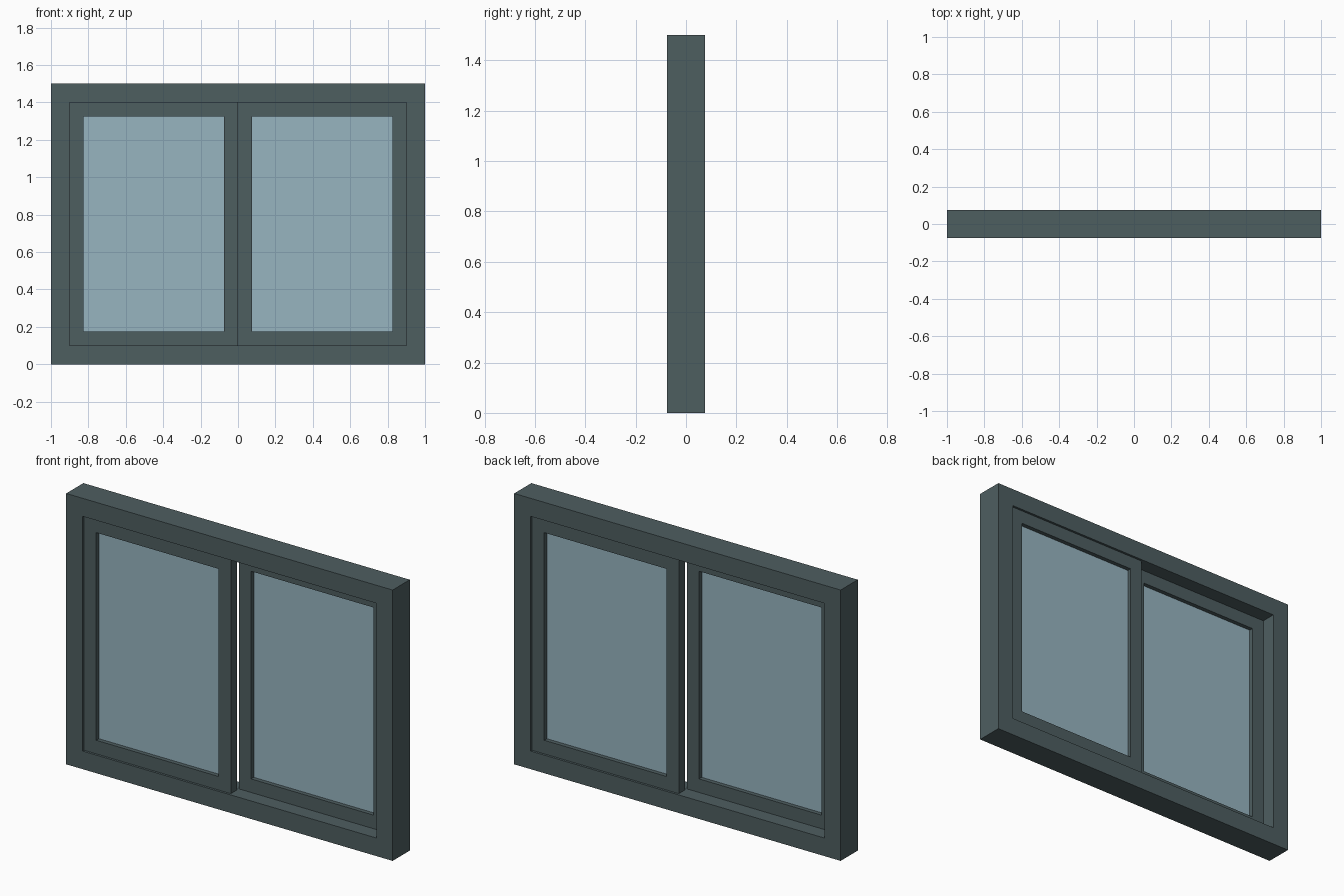
import bpy
import bmesh
from mathutils import Matrix

cube = bpy.data.objects.get("Cube")
if cube:
    bpy.data.objects.remove(cube, do_unlink=True)


def make_material(name, rgb):
    mat = bpy.data.materials.new(name)
    mat.use_nodes = True
    color = (*rgb, 1.0)
    mat.diffuse_color = color
    mat.node_tree.nodes["Principled BSDF"].inputs["Base Color"].default_value = color
    return mat


def finish(name, bm, mat):
    bmesh.ops.recalc_face_normals(bm, faces=bm.faces[:])
    mesh = bpy.data.meshes.new(name)
    bm.to_mesh(mesh)
    bm.free()
    mesh.materials.append(mat)
    obj = bpy.data.objects.new(name, mesh)
    bpy.context.collection.objects.link(obj)


def ring(name, x0, x1, z0, z1, y, depth, border, mat):
    """Upright rectangular frame with mitred corners, centred on y."""
    bm = bmesh.new()
    loops = []
    # Section of the frame bar, going once around it
    for inset, side in ((0, -1), (border, -1), (border, 1), (0, 1)):
        a, b, c, d = x0 + inset, x1 - inset, z0 + inset, z1 - inset
        yy = y + side * depth / 2
        loops.append([bm.verts.new((x, yy, z))
                      for x, z in ((a, c), (b, c), (b, d), (a, d))])
    for i in range(4):
        p, q = loops[i], loops[(i + 1) % 4]
        for j in range(4):
            k = (j + 1) % 4
            bm.faces.new((p[j], p[k], q[k], q[j]))
    finish(name, bm, mat)


def pane(name, x0, x1, z0, z1, y, depth, mat):
    """Thin upright plate centred on y."""
    bm = bmesh.new()
    place = Matrix.Translation(((x0 + x1) / 2, y, (z0 + z1) / 2))
    size = Matrix.Diagonal((x1 - x0, depth, z1 - z0, 1))
    bmesh.ops.create_cube(bm, size=1, matrix=place @ size)
    finish(name, bm, mat)


frame_paint = make_material("dark slate paint", (0.076, 0.112, 0.118))
glass_blue = make_material("pale blue glass", (0.31, 0.46, 0.53))

# Overall sizes
HALF_W, HEIGHT, DEPTH = 1.0, 1.5, 0.15
BORDER, RAIL = 0.1, 0.075
SASH_DEPTH, SASH_Y = 0.055, 0.035

# Outer frame
ring("outer_frame", -HALF_W, HALF_W, 0, HEIGHT, 0, DEPTH, BORDER, frame_paint)

# Two sliding sashes on separate tracks, each with a pane
inner = HALF_W - BORDER
z0, z1 = BORDER, HEIGHT - BORDER
for side, x0, x1, y in (("right", -inner, 0, -SASH_Y), ("left", 0, inner, SASH_Y)):
    ring(side + "_sash", x0, x1, z0, z1, y, SASH_DEPTH, RAIL, frame_paint)
    pane(side + "_glass", x0 + RAIL, x1 - RAIL, z0 + RAIL, z1 - RAIL,
         y, 0.008, glass_blue)
